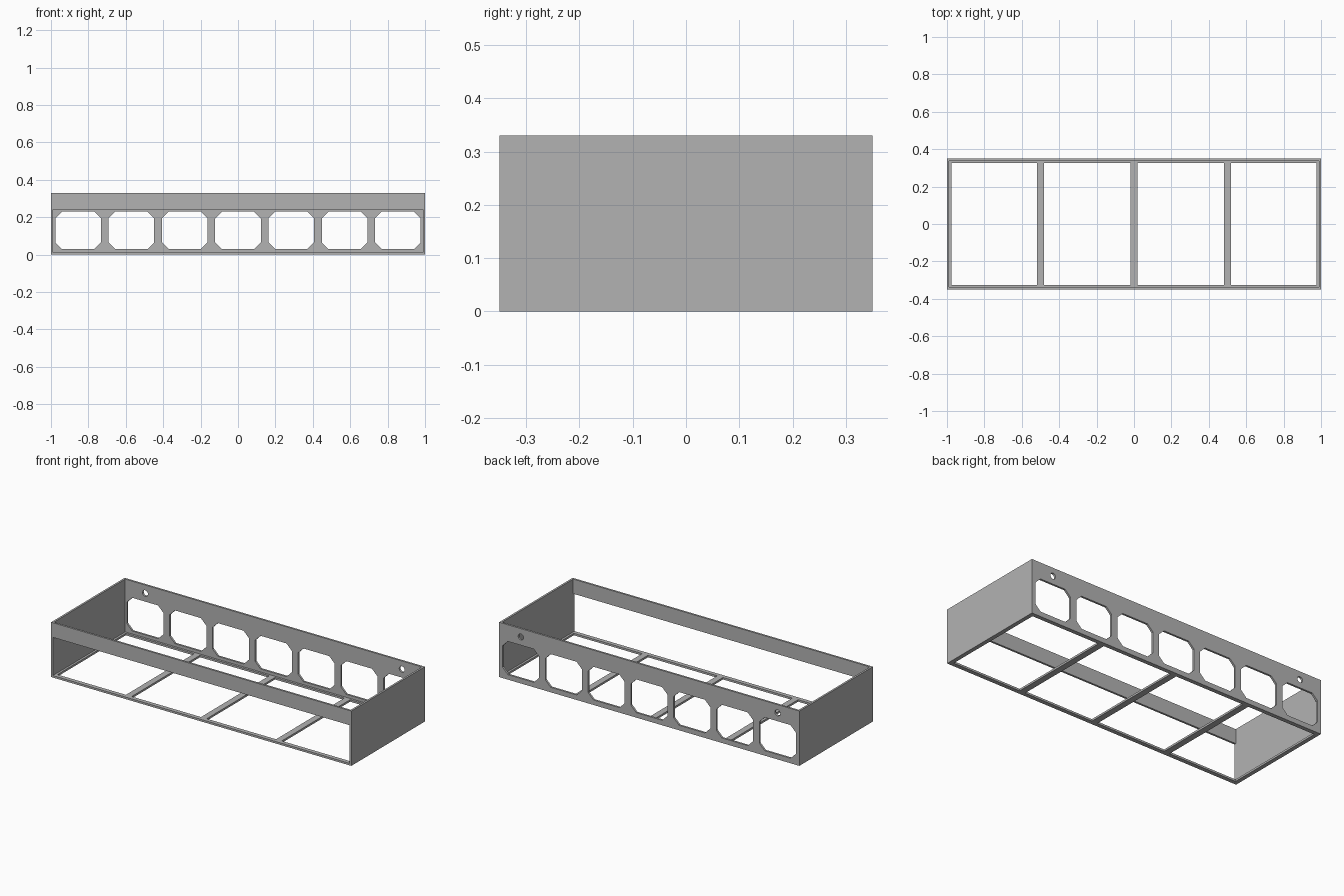
import bpy, bmesh, math

if "Cube" in bpy.data.objects:
    bpy.data.objects.remove(bpy.data.objects["Cube"])

W, D, H = 2.0, 0.70, 0.33      # overall size
T = 0.012                      # sheet thickness
RIM = 0.025                    # bottom rim width
BAR = 0.038                    # cross bar width
PITCH = 0.285                  # spacing of the back openings

grey = bpy.data.materials.new("grey")
grey.diffuse_color = (0.45, 0.45, 0.45, 1)
grey.use_nodes = True
grey.node_tree.nodes["Principled BSDF"].inputs["Base Color"].default_value = grey.diffuse_color


def finish(name, bm):
    bmesh.ops.recalc_face_normals(bm, faces=bm.faces)
    me = bpy.data.meshes.new(name)
    bm.to_mesh(me)
    bm.free()
    me.materials.append(grey)
    ob = bpy.data.objects.new(name, me)
    bpy.context.collection.objects.link(ob)
    return ob


def box(name, x0, x1, y0, y1, z0, z1):
    bm = bmesh.new()
    bmesh.ops.create_cube(bm, size=1)
    for v in bm.verts:
        v.co = ((x0 + x1) / 2 + v.co.x * (x1 - x0),
                (y0 + y1) / 2 + v.co.y * (y1 - y0),
                (z0 + z1) / 2 + v.co.z * (z1 - z0))
    return finish(name, bm)


def sheet(name, loops, y0, y1):
    """Upright sheet: first loop is the outline, the others are holes."""
    bm = bmesh.new()
    edges = []
    for loop in loops:
        vs = [bm.verts.new((x, y0, z)) for x, z in loop]
        edges += [bm.edges.new((vs[i - 1], vs[i])) for i in range(len(vs))]
    bmesh.ops.triangle_fill(bm, edges=edges, use_beauty=True)
    ext = bmesh.ops.extrude_face_region(bm, geom=bm.faces[:], use_keep_orig=True)
    for v in ext["geom"]:
        if isinstance(v, bmesh.types.BMVert):
            v.co.y = y1
    bmesh.ops.dissolve_limit(bm, angle_limit=0.01, verts=bm.verts[:], edges=bm.edges[:])
    return finish(name, bm)


def octagon(cx, cz, hw, hh, c):
    corners = [(-hw, -hh + c), (-hw + c, -hh), (hw - c, -hh), (hw, -hh + c),
               (hw, hh - c), (hw - c, hh), (-hw + c, hh), (-hw, hh - c)]
    return [(cx + x, cz + z) for x, z in corners]


def circle(cx, cz, r, n=24):
    return [(cx + r * math.cos(2 * math.pi * i / n), cz + r * math.sin(2 * math.pi * i / n))
            for i in range(n)]


xi, yi = W / 2 - T, D / 2 - T  # inner faces of the walls

# End panels
box("left_panel", -W / 2, -xi, -D / 2, D / 2, 0, H)
box("right_panel", xi, W / 2, -D / 2, D / 2, 0, H)

# Front top rail
box("front_rail", -xi, xi, -D / 2, -yi, 0.242, H)

# Back panel with seven chamfered openings and two cable holes
loops = [[(-xi, 0), (xi, 0), (xi, H), (-xi, H)]]
loops += [octagon(k * PITCH, 0.13, 0.122, 0.1, 0.036) for k in range(-3, 4)]
loops += [circle(s * 3 * PITCH, 0.28, 0.018) for s in (-1, 1)]
sheet("back_panel", loops, yi, D / 2)

# Bottom rim and cross bars
xr, yr = W / 2 - RIM, D / 2 - RIM
box("bottom_front_rim", -xi, xi, -D / 2, -yr, 0, T)
box("bottom_back_rim", -xi, xi, yr, yi, 0, T)
box("bottom_left_rim", -xi, -xr, -yr, yr, 0, T)
box("bottom_right_rim", xr, xi, -yr, yr, 0, T)
for i, x in enumerate((-0.5, 0, 0.5)):
    box(f"cross_bar_{i + 1}", x - BAR / 2, x + BAR / 2, -yr, yr, 0, T)
